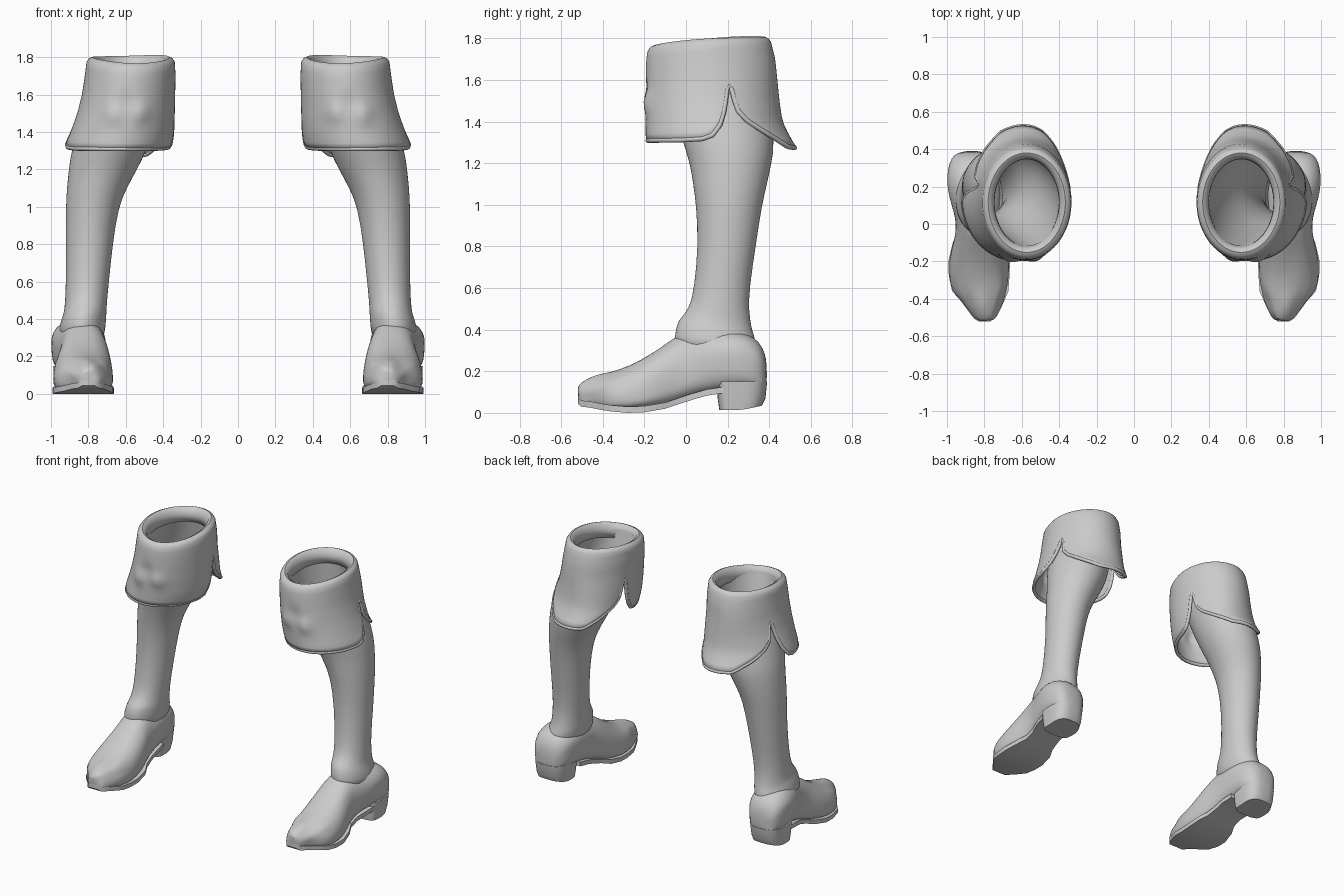
import bpy, bmesh, math
from mathutils import Vector, noise

if "Cube" in bpy.data.objects:
    bpy.data.objects.remove(bpy.data.objects["Cube"])

TAU = 2 * math.pi


def lerp_table(rows, k):
    """Interpolate rows (key first) at key k."""
    if k <= rows[0][0]:
        return rows[0][1:]
    for a, b in zip(rows, rows[1:]):
        if k <= b[0]:
            t = (k - a[0]) / (b[0] - a[0])
            return [p + (q - p) * t for p, q in zip(a[1:], b[1:])]
    return rows[-1][1:]


def power(v, e):
    return math.copysign(abs(v) ** e, v)


def loft(name, rings, cap_a=True, cap_b=True, sub=1, thick=0, angle=40):
    """Skin closed rings, then subdivide and mirror to the other boot."""
    bm = bmesh.new()
    vr = [[bm.verts.new(p) for p in r] for r in rings]
    n = len(vr[0])
    for a, b in zip(vr, vr[1:]):
        for i in range(n):
            bm.faces.new((a[i], a[(i + 1) % n], b[(i + 1) % n], b[i]))
    if cap_a:
        bm.faces.new(vr[0])
    if cap_b:
        bm.faces.new(vr[-1])
    bmesh.ops.recalc_face_normals(bm, faces=bm.faces)
    me = bpy.data.meshes.new(name)
    bm.to_mesh(me)
    bm.free()
    ob = bpy.data.objects.new(name, me)
    bpy.context.collection.objects.link(ob)
    if thick:
        m = ob.modifiers.new("thickness", 'SOLIDIFY')
        m.thickness, m.offset = thick, 0
    if sub:
        m = ob.modifiers.new("smooth", 'SUBSURF')
        m.levels = m.render_levels = sub
    ob.modifiers.new("pair", 'MIRROR').use_mirror_merge = False
    bpy.ops.object.select_all(action='DESELECT')
    ob.select_set(True)
    bpy.context.view_layer.objects.active = ob
    bpy.ops.object.shade_smooth_by_angle(angle=math.radians(angle))
    return ob


# Leg shaft: z, centre x, centre y, radius x, radius y
LEG = [(.28, .84, .14, .125, .20), (.36, .832, .14, .123, .195),
       (.41, .822, .143, .118, .182), (.435, .817, .146, .113, .168),
       (.50, .812, .16, .112, .142), (.60, .805, .172, .115, .133),
       (.80, .795, .197, .125, .138), (1.0, .78, .207, .141, .158),
       (1.1, .755, .212, .160, .178), (1.2, .722, .215, .183, .196),
       (1.3, .69, .207, .202, .222), (1.5, .63, .165, .205, .235),
       (1.74, .575, .118, .182, .238)]
rings = []
for z, cx, cy, rx, ry in LEG:
    tilt = .06 * max(0, 1 - abs(z - .41) / .12)      # ankle crease dips to the back
    rings.append([(cx + rx * math.cos(a), cy + ry * math.sin(a), z - tilt * .5 * math.sin(a))
                  for a in (TAU * i / 40 for i in range(40))])
loft("leg_shaft", rings, cap_a=True, cap_b=False)

# Foot: y, centre x, half width, bottom z, top z, height share of the widest point
FOOT = [(-.52, .80, .03, .05, .12, .35), (-.505, .80, .055, .035, .15, .35),
        (-.46, .803, .085, .03, .172, .35), (-.41, .81, .115, .02, .183, .32),
        (-.36, .822, .148, .012, .196, .3), (-.28, .828, .16, .005, .225, .3),
        (-.20, .828, .163, .008, .265, .3), (-.10, .822, .145, .025, .33, .35),
        (-.04, .822, .130, .045, .375, .4), (.03, .828, .125, .068, .395, .48),
        (.10, .84, .135, .088, .395, .55), (.18, .852, .145, .10, .40, .58),
        (.26, .858, .143, .10, .39, .58), (.33, .862, .126, .10, .365, .55),
        (.37, .867, .098, .10, .32, .5), (.39, .87, .05, .12, .25, .5)]
rings = []
for y, cx, hw, zb, zt, share in FOOT:
    ring = []
    mid = zb + share * (zt - zb)
    for i in range(32):
        a = TAU * i / 32
        c, s = math.cos(a), math.sin(a)
        x = cx + hw * power(c, .85)
        z = mid + (zt - mid) * power(s, .9) if s > 0 else mid + (mid - zb) * power(s, .6)
        worn = .016 if y < -.35 else .005           # worn, crumpled toe
        d = noise.noise_vector(Vector((x, y, z)) * 16) * worn
        ring.append((x + d.x, y + d.y * .5, max(z + d.z, .002)))
    rings.append(ring)
loft("foot", rings)

# Sole: thin slab that follows the bottom of the foot
rings = []
for y, cx, hw, zb, zt, share in FOOT[:12]:
    w = hw + .002 if y < -.05 else min(hw - .012, .125)
    rings.append([(cx - w, y, zb - .005), (cx + w, y, zb - .005),
                  (cx + w, y, zb + .025), (cx - w, y, zb + .025)])
loft("sole", rings, sub=0)

# Heel block, slightly tapered
rings = []
for z, y0, y1, hw in ((.015, .16, .365, .108), (.07, .152, .382, .115), (.15, .15, .39, .122)):
    cy, ry = (y0 + y1) / 2, (y1 - y0) / 2
    rings.append([(.866 + hw * power(math.cos(a), .7),
                   cy + ry * power(math.sin(a), .8 if math.sin(a) > 0 else .35),
                   z + (.02 * max(0, math.sin(a)) if z < .05 else 0))
                  for a in (TAU * i / 48 for i in range(48))])
loft("heel", rings, sub=0)

# Turned-down cuff: outline at each height: z, x min, x max, y front, y back
CUFF = [(1.27, .385, .92, -.18, .525), (1.33, .362, .915, -.185, .488),
        (1.40, .352, .885, -.185, .455), (1.50, .347, .85, -.187, .44),
        (1.60, .345, .825, -.187, .43), (1.70, .343, .81, -.182, .42),
        (1.78, .347, .80, -.168, .40)]
# Hem height against y, with the slit on both sides
HEM = [(-.18, 1.31), (-.05, 1.312), (.05, 1.318), (.10, 1.335), (.15, 1.39),
       (.18, 1.46), (.20, 1.55), (.215, 1.575), (.23, 1.55), (.25, 1.455),
       (.30, 1.405), (.36, 1.365), (.43, 1.32), (.48, 1.28), (.52, 1.275)]


def cuff_point(a, z, inset=0.0):
    x0, x1, y0, y1 = lerp_table(CUFF, z)
    x = (x0 + x1) / 2 + ((x1 - x0) / 2 - inset) * math.cos(a)
    y = (y0 + y1) / 2 + ((y1 - y0) / 2 - inset) * math.sin(a)
    s = math.sin(a)
    if s > 0:                                        # back flap leans inwards
        x -= .06 * s * s * min(1, max(0, (1.62 - z) / .3))
    if s < 0 and not inset:                          # soft knee wrinkles at the front
        for bx, bz, h in ((.52, 1.50, .018), (.67, 1.49, .018), (.60, 1.56, -.010)):
            y -= h * math.exp(-((x - bx) ** 2 + (z - bz) ** 2) / .002)
    return x, y, z


N, ROWS = 160, 14
angles = [TAU * i / N for i in range(N)]


def top_z(a):
    return 1.785 + .02 * math.sin(a) + .007 * math.cos(2 * a + .5)


def hem_z(a):
    s = math.sin(a)
    return lerp_table(HEM, .122 + .315 * s + .085 * max(s, 0) ** 2)[0]


rings = []
for inset, drop in ((.046, .09), (.044, .04), (.034, .008), (.02, 0), (.008, .006)):
    rings.append([cuff_point(a, top_z(a), inset)[:2] + (top_z(a) - drop,) for a in angles])
for r in range(ROWS + 1):
    t = r / ROWS
    rings.append([cuff_point(a, (top_z(a) - .02) * (1 - t) + hem_z(a) * t) for a in angles])
loft("cuff", rings, cap_a=False, cap_b=False, sub=0, thick=.018, angle=50)

# Rolled edge along the hem of the cuff
hem = [Vector(p) for p in rings[-1]]
tube = []
for i, p in enumerate(hem):
    d = (hem[(i + 1) % N] - hem[i - 1]).normalized()
    out = Vector((math.cos(angles[i]), math.sin(angles[i]), 0))
    u = (out - d * out.dot(d)).normalized()
    v = d.cross(u)
    tube.append([p + .012 * (u * math.cos(b) + v * math.sin(b))
                 for b in (TAU * k / 8 for k in range(8))])
tube.append(tube[0])
loft("cuff_hem", tube, cap_a=False, cap_b=False, sub=0, angle=70)
